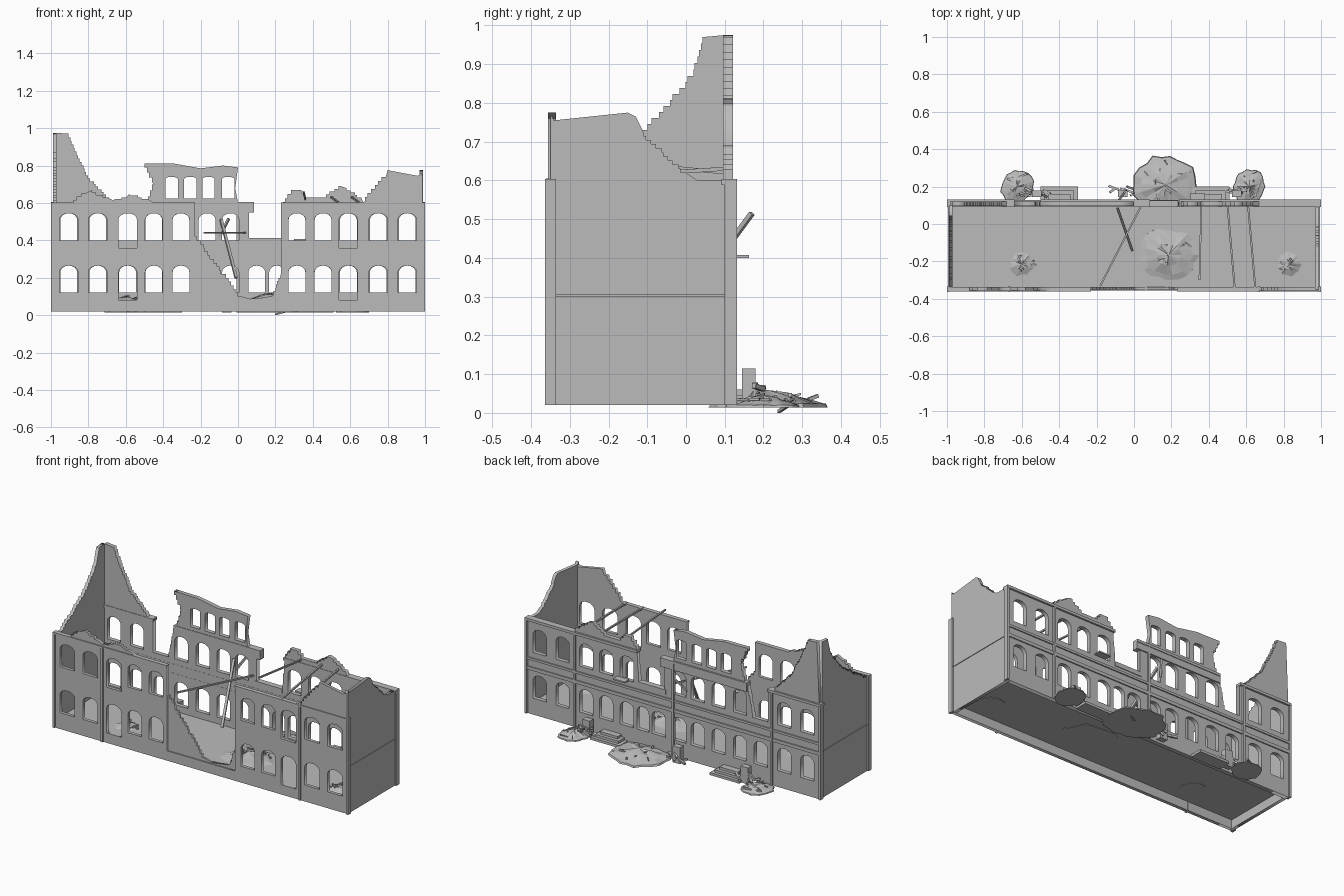
import bpy, bmesh, math, random
from mathutils import Vector

if "Cube" in bpy.data.objects:
    bpy.data.objects.remove(bpy.data.objects["Cube"])

random.seed(4)
stone = bpy.data.materials.new("grey_stone")
stone.diffuse_color = (0.5, 0.5, 0.5, 1)
stone.use_nodes = True
stone.node_tree.nodes["Principled BSDF"].inputs["Base Color"].default_value = stone.diffuse_color
PI = math.pi


def finish(ob, name):
    ob.name = name
    ob.data.materials.clear()
    ob.data.materials.append(stone)
    return ob


def box(name, x0, x1, y0, y1, z0, z1):
    bpy.ops.mesh.primitive_cube_add(size=1, location=((x0 + x1) / 2, (y0 + y1) / 2, (z0 + z1) / 2))
    ob = bpy.context.object
    ob.scale = (x1 - x0, y1 - y0, z1 - z0)
    return finish(ob, name)


def beam(name, a, b, w):
    a, b = Vector(a), Vector(b)
    bpy.ops.mesh.primitive_cube_add(size=1, location=(a + b) / 2)
    ob = bpy.context.object
    ob.rotation_euler = (b - a).to_track_quat('Z', 'Y').to_euler()
    ob.scale = (w, w, (b - a).length)
    return finish(ob, name)


def jag(a, b, n):
    """Broken brick edge: small uneven steps from a to b."""
    pts = [a]
    for i in range(1, n + 1):
        t = i / n
        u, v = a[0] + (b[0] - a[0]) * t, a[1] + (b[1] - a[1]) * t
        if i < n:
            u += random.uniform(-0.4, 0.4) * abs(b[0] - a[0]) / n
        pts += [(u, pts[-1][1]), (u, v)]
    return pts


def arch(c, z0, z1, w, rise=0.035):
    """Window outline with a shallow round head."""
    r = w / 2
    head = [(c + r * math.cos(t * PI / 8), z1 - rise + rise * math.sin(t * PI / 8)) for t in range(9)]
    return [(c - r, z0), (c + r, z0)] + head


def wall(name, outline, holes, pos, thick, side=False):
    """Filled profile with window holes, stood upright."""
    cu = bpy.data.curves.new(name, 'CURVE')
    cu.dimensions, cu.fill_mode, cu.extrude = '2D', 'BOTH', thick / 2
    for loop in [outline] + holes:
        pts = [p for i, p in enumerate(loop) if math.dist(p, loop[i - 1]) > 1e-4]
        sp = cu.splines.new('POLY')
        sp.points.add(len(pts) - 1)
        for q, p in zip(sp.points, pts):
            q.co = (p[0], p[1], 0, 1)
        sp.use_cyclic_u = True
    ob = bpy.data.objects.new(name, cu)
    bpy.context.collection.objects.link(ob)
    ob.rotation_euler = (PI / 2, 0, PI / 2 if side else 0)
    ob.location = (pos, 0, 0) if side else (0, pos, 0)
    bpy.ops.object.select_all(action='DESELECT')
    ob.select_set(True)
    bpy.context.view_layer.objects.active = ob
    bpy.ops.object.convert(target='MESH')
    return finish(bpy.context.object, name)


LOW, HIGH = (0.12, 0.265), (0.40, 0.545)
FLOOR = 0.08
outer = [-0.905, -0.75, -0.59, -0.45, -0.305, 0.315, 0.455, 0.59, 0.75, 0.905]

# Front wall, its collapsed middle bay cut out as a tall opening down to the floor
front = [(-0.99, 0.02), (0.99, 0.02), (0.985, 0.76), (0.96, 0.745), (0.8, 0.775)]
front += jag((0.79, 0.74), (0.68, 0.61), 6) + [(0.66, 0.6), (0.23, 0.6), (0.23, FLOOR), (-0.23, FLOOR),
                                               (-0.23, 0.6), (-0.45, 0.6)]
front += jag((-0.48, 0.62), (-0.58, 0.65), 3) + jag((-0.6, 0.63), (-0.66, 0.61), 2)
front += jag((-0.7, 0.63), (-0.78, 0.67), 3) + jag((-0.82, 0.65), (-0.88, 0.6), 3) + [(-0.99, 0.6)]
holes = []
for x in outer:
    drop = 0.04 if abs(x) == 0.59 else 0
    for z0, z1 in (LOW, HIGH):
        holes.append(arch(x, z0 - drop, z1, 0.1 if abs(x) > 0.5 else 0.092))
wall("front_wall", front, holes, -0.346, 0.02)

# Broken masonry left standing in the middle bay
infill = [(-0.235, 0.06), (0.235, 0.06), (0.235, 0.25)] + jag((0.225, 0.2), (0.19, 0.11), 5)
infill += jag((0.18, 0.1), (0.07, 0.085), 4) + jag((0.02, 0.1), (-0.235, 0.44), 17)
wall("broken_infill", infill, [], -0.343, 0.012)

# Back wall with the standing third-storey piece and the tall corner
back = [(-0.985, 0.02), (0.985, 0.02), (0.985, 0.6), (0.67, 0.6)]
back += jag((0.66, 0.63), (0.58, 0.68), 4) + jag((0.55, 0.69), (0.47, 0.63), 4)
back += jag((0.38, 0.63), (0.34, 0.67), 2) + jag((0.3, 0.67), (0.25, 0.6), 3)
back += jag((0.25, 0.6), (0.235, 0.41), 6) + [(0.06, 0.41), (0.06, 0.6), (0, 0.6), (-0.015, 0.68), (0, 0.79),
                                            (-0.08, 0.8), (-0.2, 0.785), (-0.34, 0.81), (-0.5, 0.812)]
back += jag((-0.5, 0.79), (-0.46, 0.71), 3) + jag((-0.45, 0.7), (-0.48, 0.6), 3)
back += jag((-0.5, 0.58), (-0.535, 0.4), 7) + [(-0.64, 0.4), (-0.64, 0.6), (-0.68, 0.6)]
back += jag((-0.69, 0.63), (-0.79, 0.73), 7) + jag((-0.79, 0.73), (-0.855, 0.855), 7)
back += jag((-0.855, 0.855), (-0.905, 0.97), 6) + [(-0.97, 0.975), (-0.985, 0.6)]
holes = [arch(x, *HIGH, 0.09) for x in outer + [-0.165, -0.04] if x != -0.59]
holes += [arch(x, *LOW, 0.09) for x in outer + [-0.165, -0.04, 0.1]] + [arch(0.207, *LOW, 0.08)]
holes += [arch(x, 0.625, 0.74, 0.066, 0.012) for x in (-0.355, -0.255, -0.158, -0.053)]
wall("back_wall", back, holes, 0.108, 0.026)

# End walls with broken gables
left = [(-0.35, 0.02), (0.12, 0.02), (0.12, 0.6), (0.1, 0.6), (0.1, 0.975)]
left += jag((0.045, 0.97), (0.02, 0.87), 6) + jag((0.02, 0.87), (-0.1, 0.73), 9)
left += jag((-0.1, 0.73), (-0.3, 0.6), 9) + [(-0.35, 0.6)]
wall("left_end_wall", left, [], -0.98, 0.02, True)
right = [(-0.35, 0.02), (0.12, 0.02), (0.12, 0.6), (0.03, 0.6)]
right += jag((0.0, 0.62), (-0.11, 0.725), 10) + [(-0.13, 0.765), (-0.15, 0.775), (-0.34, 0.755), (-0.35, 0.77)]
wall("right_end_wall", right, [], 0.98, 0.02, True)

# Raised ground floor, open underneath
box("floor", -0.985, 0.985, -0.35, 0.12, FLOOR - 0.006, FLOOR)

# Pilasters at corners and bay divisions
for x in (-0.993, -0.667, 0.667, 0.993):
    box("front_pilaster", x - 0.007, x + 0.007, -0.364, -0.335, 0.02, 0.603)
    box("back_pilaster", x - 0.007, x + 0.007, 0.1, 0.131, 0.02, 0.603)
box("back_pilaster", -0.007, 0.007, 0.11, 0.13, 0.02, 0.6)

# Cornices and storey bands
for x0, x1 in ((-1, -0.64), (-0.5, 0.085), (0.24, 1)):
    box("back_cornice", x0, x1, 0.092, 0.132, 0.588, 0.604)
box("back_cornice_block", -0.5, 0.085, 0.092, 0.128, 0.548, 0.588)
for x0, x1 in ((-1, -0.23), (0.23, 1)):
    box("front_cornice", x0, x1, -0.362, -0.336, 0.592, 0.603)
for z0, z1 in ((0.29, 0.31), (0.352, 0.366)):
    box("back_storey_band", -0.99, 0.99, 0.094, 0.128, z0, z1)
box("broken_floor_ledge", 0.05, 0.235, 0.09, 0.125, 0.385, 0.412)
for s in (-1, 1):
    box("end_storey_band", s * 0.991 - 0.003, s * 0.991 + 0.003, -0.35, 0.12, 0.3, 0.306)
box("ledge_stub", 0.3, 0.38, 0.12, 0.163, 0.4, 0.408)

# Entrance steps
for c in (-0.4, 0.41):
    for i in range(3):
        d = 0.02 * i
        box("entrance_step", c - 0.1 + d, c + 0.1 - d, 0.12, 0.2 - 0.02 * i, 0.015, 0.03 + 0.015 * i)

# Fallen and hanging beams
for a, b, w in (((-0.18, -0.33, 0.44), (0.04, 0.1, 0.44), 0.009),
                ((-0.09, 0.09, 0.51), (-0.01, -0.14, 0.2), 0.014),
                ((0.36, 0.1, 0.62), (0.35, -0.3, 0.66), 0.009),
                ((0.5, 0.1, 0.63), (0.54, -0.36, 0.6), 0.01),
                ((0.61, 0.1, 0.63), (0.65, -0.36, 0.6), 0.01),
                ((-0.1, 0.1, 0.42), (-0.05, 0.17, 0.515), 0.012)):
    beam("fallen_beam", a, b, w)


def mound(name, cx, cy, rx, ry, h, base=0.014):
    """Low irregular heap with bricks and splinters scattered on it."""
    bm = bmesh.new()
    n, rings = 22, []
    wob = [1 + 0.06 * math.sin(4 * i * PI / n + cx * 9) + random.uniform(-0.08, 0.08) for i in range(n)]
    for f, z in ((1, 0), (0.97, 0.2), (0.75, 0.4), (0.4, 0.75)):
        rings.append([bm.verts.new((cx + rx * f * wob[i] * math.cos(i * 2 * PI / n),
                                    cy + ry * f * wob[i] * math.sin(i * 2 * PI / n),
                                    base + h * z * random.uniform(0.8, 1.2))) for i in range(n)])
    top = bm.verts.new((cx, cy, base + h))
    for i in range(n):
        j = (i + 1) % n
        for lo, hi in zip(rings, rings[1:]):
            bm.faces.new((lo[i], lo[j], hi[j], hi[i]))
        bm.faces.new((rings[-1][i], rings[-1][j], top))
    bm.faces.new(rings[0][::-1])
    me = bpy.data.meshes.new(name)
    bm.to_mesh(me)
    bm.free()
    ob = bpy.data.objects.new(name, me)
    bpy.context.collection.objects.link(ob)
    finish(ob, name)
    for _ in range(7):
        t, f = random.uniform(0, 2 * PI), random.uniform(0.1, 0.8)
        p = Vector((cx + rx * f * math.cos(t), cy + ry * f * math.sin(t), base + 0.004 + h * (1 - f * 0.8)))
        d = Vector((random.uniform(-1, 1), random.uniform(-1, 1), random.uniform(0, 0.2))) * 0.03
        beam("rubble_piece", p - d * 0.5, p + d, random.uniform(0.005, 0.011))


# Rubble heaps behind the building and on its floor
mound("back_rubble", 0.17, 0.21, 0.165, 0.165, 0.045)
mound("back_rubble", -0.625, 0.2, 0.085, 0.09, 0.032)
mound("back_rubble", 0.615, 0.2, 0.085, 0.09, 0.032)
mound("inner_rubble", 0.185, -0.165, 0.16, 0.155, 0.045, FLOOR - 0.01)
mound("inner_rubble", -0.6, -0.215, 0.072, 0.08, 0.03, FLOOR - 0.01)
mound("inner_rubble", 0.83, -0.215, 0.075, 0.08, 0.03, FLOOR - 0.01)
for x in (-0.52, -0.06, 0.55):
    for _ in range(7):
        p = Vector((x + random.uniform(-0.06, 0.06), random.uniform(0.15, 0.2), random.uniform(0.03, 0.07)))
        d = Vector((random.uniform(-1, 1), random.uniform(-0.4, 0.4), random.uniform(-0.3, 0.6))) * 0.035
        beam("broken_timber", p - d, p + d, 0.012)
    box("fallen_block", x - 0.025, x + 0.025, 0.145, 0.18, 0.015, 0.115)
beam("ground_plank", (0.2, 0.24, 0.004), (0.3, 0.28, 0.03), 0.008)
